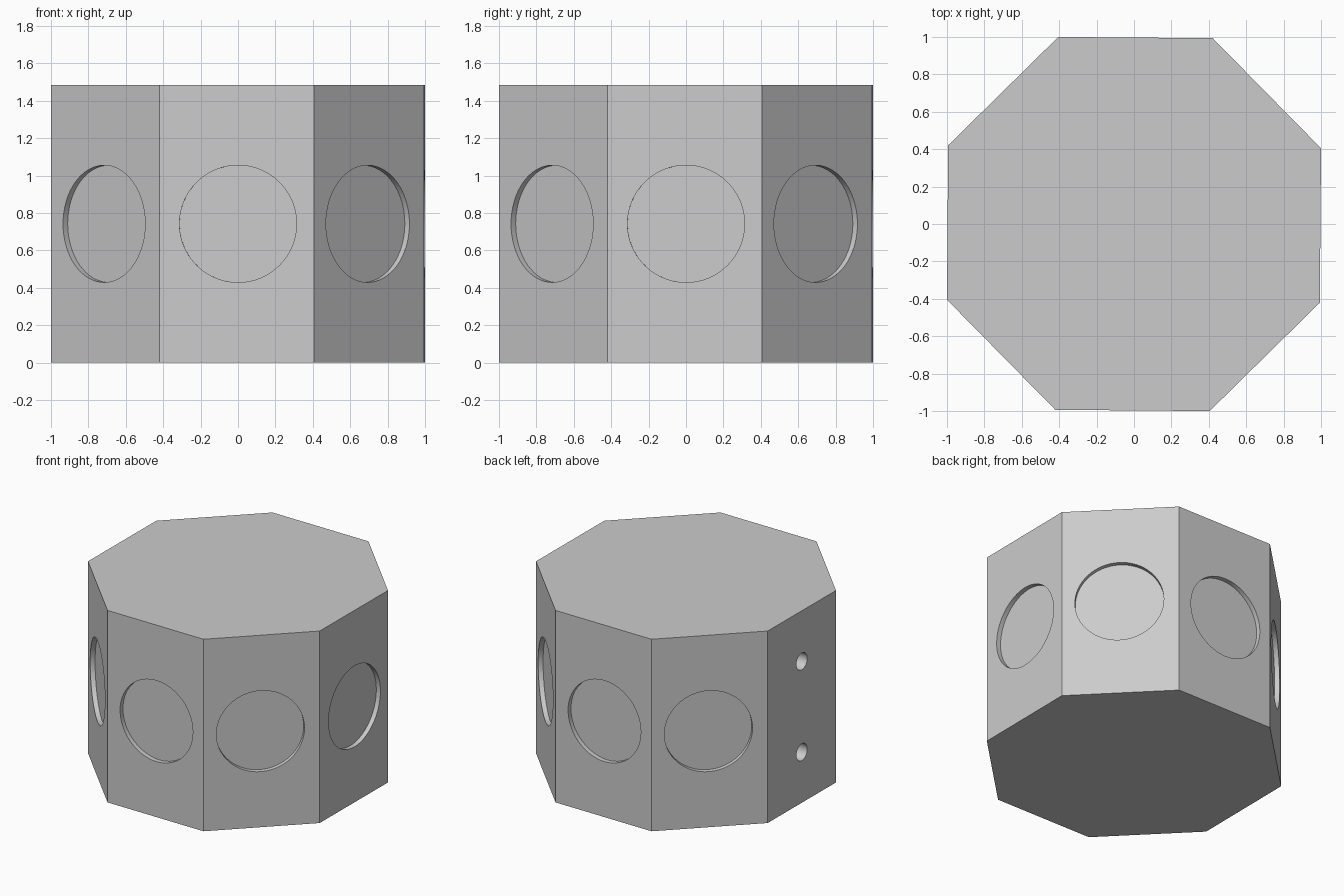
import bpy
import bmesh
from math import cos, pi, radians
from mathutils import Matrix, Vector

cube = bpy.data.objects.get("Cube")
if cube:
    bpy.data.objects.remove(cube, do_unlink=True)

HEIGHT = 1.485
TWIST = radians(-0.45)
CORNER = 1 / cos(pi / 8 + TWIST)
APOTHEM = CORNER * cos(pi / 8)

grey = bpy.data.materials.new("light grey")
grey.use_nodes = True
grey.diffuse_color = (0.6, 0.6, 0.6, 1)
grey.node_tree.nodes["Principled BSDF"].inputs["Base Color"].default_value = (0.6, 0.6, 0.6, 1)


def add_cylinder(bm, radius, depth, sides, matrix):
    bmesh.ops.create_cone(bm, cap_ends=True, segments=sides, radius1=radius,
                          radius2=radius, depth=depth, matrix=matrix)


def make_object(name, bm):
    mesh = bpy.data.meshes.new(name)
    bm.to_mesh(mesh)
    bm.free()
    mesh.materials.append(grey)
    obj = bpy.data.objects.new(name, mesh)
    bpy.context.collection.objects.link(obj)
    return obj


def cut_side(bm, index, radius, depth, shift, z):
    """Add a round cutter sunk to the given depth in one side."""
    matrix = (Matrix.Rotation(index * pi / 4 + TWIST, 4, "Z")
              @ Matrix.Translation(Vector((APOTHEM, shift, z)))
              @ Matrix.Rotation(pi / 2, 4, "Y"))
    add_cylinder(bm, radius, depth * 2, 64, matrix)


# Eight-sided block
bm = bmesh.new()
add_cylinder(bm, CORNER, HEIGHT, 8,
             Matrix.Translation((0, 0, HEIGHT / 2))
             @ Matrix.Rotation(pi / 8 + TWIST, 4, "Z"))
body = make_object("octagonal_body", bm)

# Shallow round recesses on seven sides, two bolt holes on the right side
bm = bmesh.new()
for side in range(8):
    if side == 4:
        for offset in (-0.351, 0.351):
            cut_side(bm, side, 0.065, 0.25, 0, HEIGHT / 2 + offset)
    else:
        shift = -0.008 if side % 2 else 0.008
        cut_side(bm, side, 0.313, 0.035, shift, HEIGHT / 2)
cutter = make_object("recess_cutter", bm)
cutter.hide_render = True

boolean = body.modifiers.new("recesses", "BOOLEAN")
boolean.operation = "DIFFERENCE"
boolean.solver = "EXACT"
boolean.object = cutter

bpy.ops.object.select_all(action="DESELECT")
body.select_set(True)
bpy.context.view_layer.objects.active = body
bpy.ops.object.modifier_apply(modifier=boolean.name)
bpy.data.objects.remove(cutter, do_unlink=True)
bpy.ops.object.shade_smooth_by_angle(angle=radians(30))
